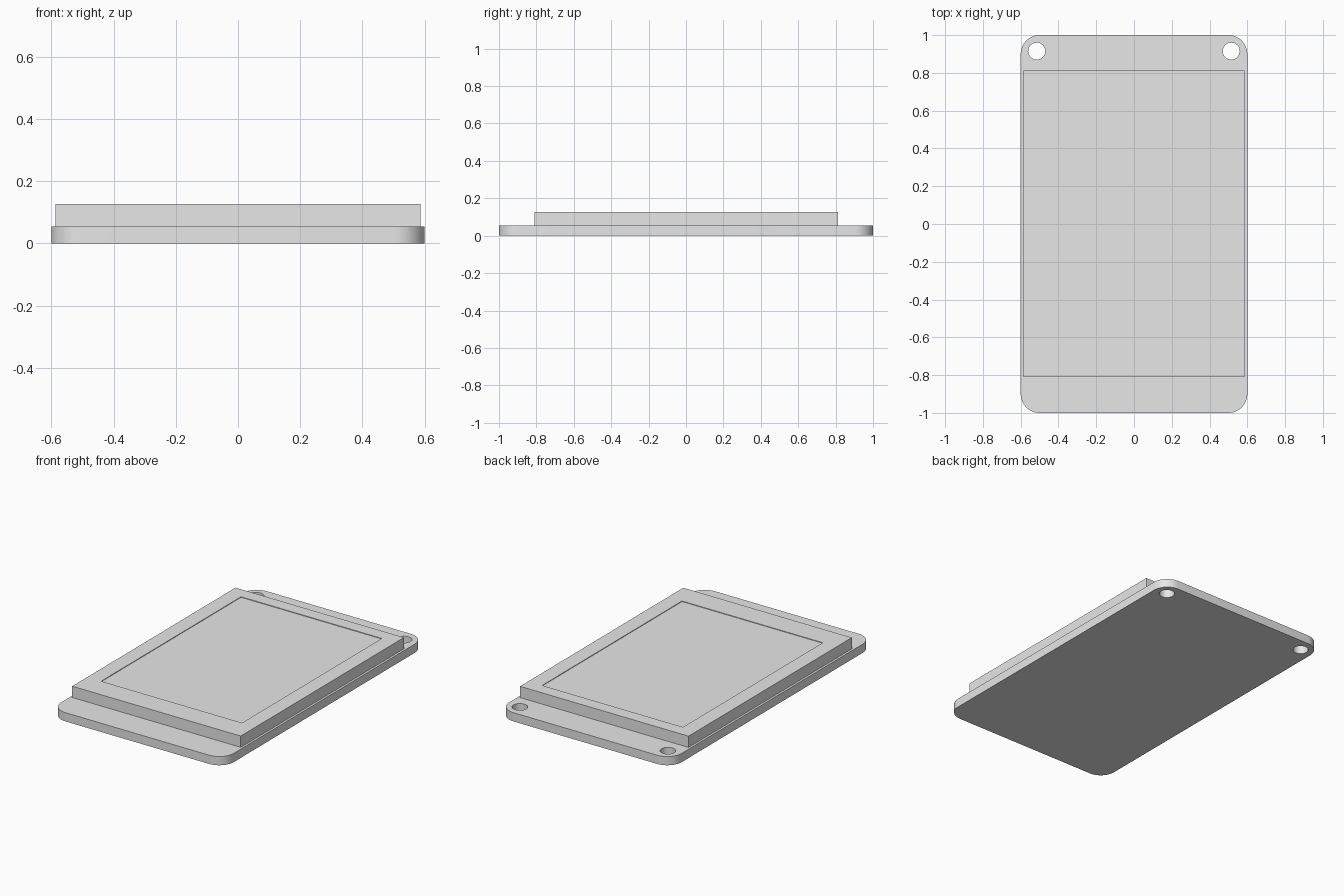
import bpy, bmesh
from math import sin, cos, pi, radians

if "Cube" in bpy.data.objects:
    bpy.data.objects.remove(bpy.data.objects["Cube"], do_unlink=True)

grey = bpy.data.materials.new("light grey")
grey.use_nodes = True
grey.diffuse_color = (0.8, 0.8, 0.8, 1)
grey.node_tree.nodes["Principled BSDF"].inputs["Base Color"].default_value = (0.8, 0.8, 0.8, 1)


def finish(bm, name):
    bmesh.ops.recalc_face_normals(bm, faces=bm.faces[:])
    mesh = bpy.data.meshes.new(name)
    bm.to_mesh(mesh)
    bm.free()
    mesh.materials.append(grey)
    obj = bpy.data.objects.new(name, mesh)
    bpy.context.collection.objects.link(obj)
    bpy.ops.object.select_all(action="DESELECT")
    obj.select_set(True)
    bpy.context.view_layer.objects.active = obj
    bpy.ops.object.shade_smooth_by_angle(angle=radians(30))
    return obj


def arc(cx, cy, r, start, sweep, steps):
    return [(cx + r * cos(start + sweep * i / steps), cy + r * sin(start + sweep * i / steps))
            for i in range(steps + 1)]


# Base plate: rounded outline with two mounting holes, extruded upwards
HALF_X, HALF_Y, CORNER, PLATE_TOP = 0.6, 1.0, 0.1, 0.055
outline = []
for k, (sx, sy) in enumerate([(1, 1), (-1, 1), (-1, -1), (1, -1)]):
    outline += arc(sx * (HALF_X - CORNER), sy * (HALF_Y - CORNER), CORNER, k * pi / 2, pi / 2, 12)
holes = [arc(side * 0.515, 0.915, 0.045, 0, 2 * pi, 32)[:-1] for side in (-1, 1)]

bm = bmesh.new()
edges = []
for loop in [outline] + holes:
    verts = [bm.verts.new((x, y, 0)) for x, y in loop]
    edges += [bm.edges.new((verts[i - 1], verts[i])) for i in range(len(verts))]
bmesh.ops.triangle_fill(bm, edges=edges, use_beauty=True, use_dissolve=False, normal=(0, 0, 1))
extruded = bmesh.ops.extrude_face_region(bm, geom=bm.faces[:], use_keep_orig=True)
top = [v for v in extruded["geom"] if isinstance(v, bmesh.types.BMVert)]
bmesh.ops.translate(bm, verts=top, vec=(0, 0, PLATE_TOP))
finish(bm, "base_plate")

# Display block: stacked rectangles, ending in a very shallow screen recess
OUTER = (-0.586, 0.586, -0.81, 0.812)
SCREEN = (-0.49, 0.49, -0.66, 0.73)
BLOCK_TOP, RECESS = 0.126, 0.004
bm = bmesh.new()
rings = []
for (x0, x1, y0, y1), z in [(OUTER, PLATE_TOP), (OUTER, BLOCK_TOP),
                            (SCREEN, BLOCK_TOP), (SCREEN, BLOCK_TOP - RECESS)]:
    rings.append([bm.verts.new((x, y, z)) for x, y in ((x0, y0), (x1, y0), (x1, y1), (x0, y1))])
for low, high in zip(rings, rings[1:]):
    for i in range(4):
        bm.faces.new((low[i - 1], low[i], high[i], high[i - 1]))
bm.faces.new(rings[0])
bm.faces.new(rings[-1])
finish(bm, "display_block")
